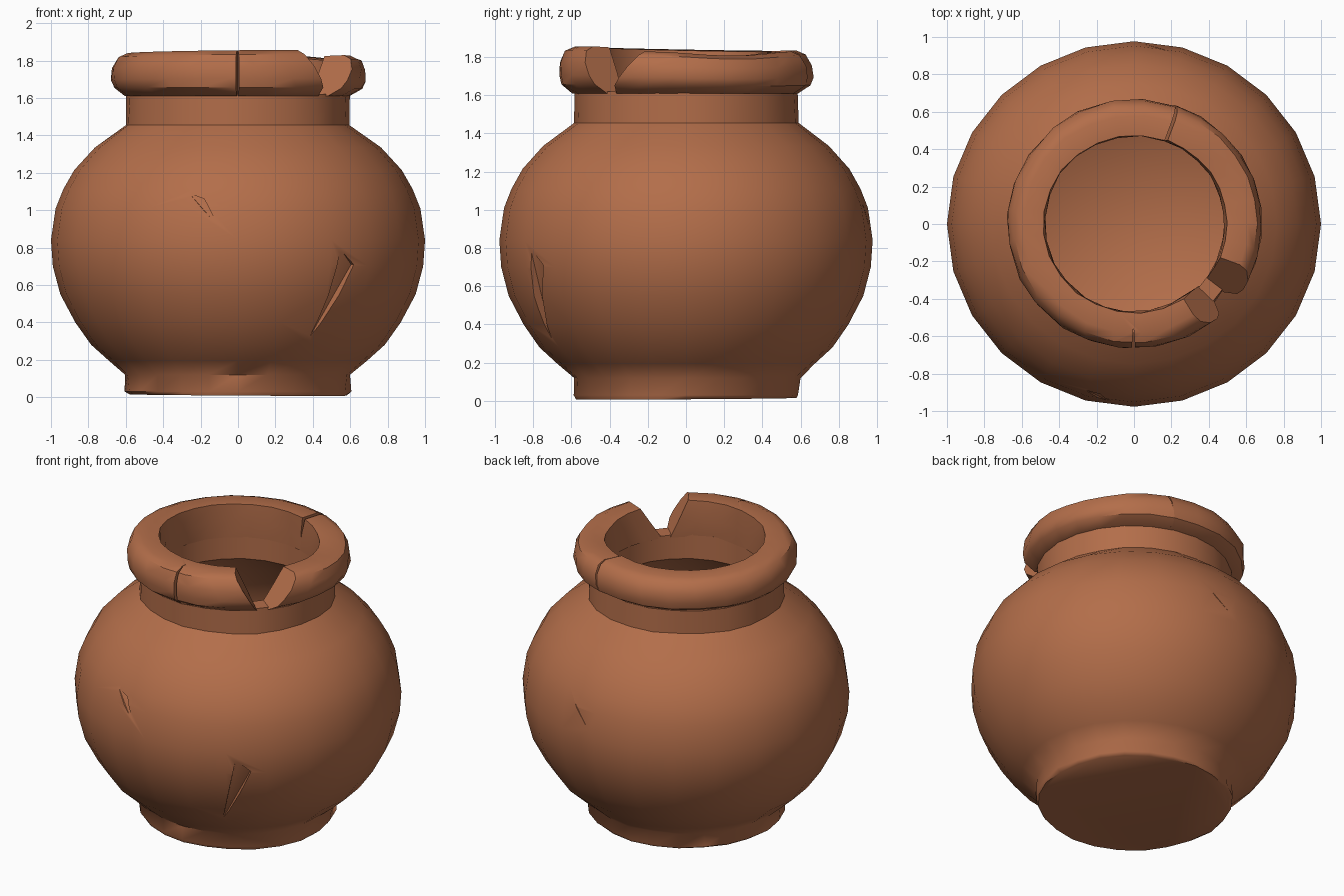
import bpy, bmesh, math, random
from mathutils import Vector

if "Cube" in bpy.data.objects:
    bpy.data.objects.remove(bpy.data.objects["Cube"])

random.seed(4)
SEG = 24
YS = 0.977  # pot is slightly narrower front to back

clay = bpy.data.materials.new("terracotta clay")
clay.diffuse_color = (0.45, 0.155, 0.068, 1)
clay.use_nodes = True
clay.node_tree.nodes["Principled BSDF"].inputs["Base Color"].default_value = clay.diffuse_color


def make_object(name, bm):
    bmesh.ops.recalc_face_normals(bm, faces=bm.faces)
    me = bpy.data.meshes.new(name)
    bm.to_mesh(me)
    bm.free()
    me.materials.append(clay)
    ob = bpy.data.objects.new(name, me)
    bpy.context.collection.objects.link(ob)
    return ob


def polar(az, r, z):
    a = math.radians(az)
    return Vector((r * math.cos(a), r * math.sin(a) * YS, z))


# vessel: foot, round body and neck, then back down the inside
outer = [(0.585, 0.01), (0.6, 0.03), (0.606, 0.12), (0.69, 0.195), (0.785, 0.28),
         (0.87, 0.40), (0.95, 0.55), (0.99, 0.70), (1.0, 0.84), (0.975, 1.01),
         (0.935, 1.11), (0.875, 1.215), (0.765, 1.335), (0.6, 1.455), (0.598, 1.62)]
inner = [(0.49, 1.62), (0.49, 1.46), (0.66, 1.32), (0.83, 1.08), (0.88, 0.84),
         (0.83, 0.58), (0.68, 0.32), (0.5, 0.16)]
bm = bmesh.new()
rings = []
for k, (r, z) in enumerate(outer + inner):
    ring = []
    for i in range(SEG):
        j = random.uniform(-0.008, 0.008) if k in (0, 1, 2, 13) else 0
        p = polar(i * 360 / SEG, r + j, z)
        if k == 0:
            p.z = 0.012 - 0.006 * p.x + 0.006 * p.y
        ring.append(bm.verts.new(p))
    rings.append(ring)
for a, b in zip(rings, rings[1:]):
    for i in range(SEG):
        n = (i + 1) % SEG
        bm.faces.new((a[i], a[n], b[n], b[i]))
bm.faces.new(rings[0])
bm.faces.new(rings[-1])
vessel = make_object("pot_body", bm)


# broken rim: closed section swept along an arc, ends slanted by height
section = [(0.485, 1.605), (0.6, 1.61), (0.665, 1.655), (0.677, 1.70), (0.673, 1.765),
           (0.642, 1.825), (0.59, 1.847), (0.482, 1.842), (0.478, 1.72)]


def rim_piece(name, low, high, steps, lift, shift):
    """low / high: start and end angles at the bottom and top of the rim."""
    bm = bmesh.new()
    rings = []
    for s in range(steps + 1):
        ring = []
        for r, z in section:
            t = (z - 1.605) / 0.24
            a0 = low[0] + (high[0] - low[0]) * t
            a1 = low[1] + (high[1] - low[1]) * t
            az = a0 + (a1 - a0) * s / steps
            p = polar(az, r + random.uniform(-0.005, 0.005), z + t * lift(az))
            p.y *= 1.01
            ring.append(bm.verts.new(p + Vector((shift * t, 0, 0))))
        rings.append(ring)
    m = len(section)
    for a, b in zip(rings, rings[1:]):
        for i in range(m):
            bm.faces.new((a[i], a[(i + 1) % m], b[(i + 1) % m], b[i]))
    bm.faces.new(rings[0])
    bm.faces.new(rings[-1])
    return make_object(name, bm)


rim_left = rim_piece("rim_large_piece", (72, 316), (70, 303), 16,
                     lambda a: 0.012 * math.cos(math.radians(a - 295)) - 0.003, 0)
rim_right = rim_piece("rim_right_piece", (-38, 73), (-22, 70), 8,
                      lambda a: -0.018 - 0.022 * math.sin(math.radians(max(0, a + 20)) * 2) ** 2, 0.016)


# chips and cracks: convex wedges subtracted from the surface
def radius_at(z):
    for (r0, z0), (r1, z1) in zip(outer, outer[1:]):
        if z0 <= z <= z1:
            return r0 + (r1 - r0) * (z - z0) / (z1 - z0)
    return 0.6


def cut(target, points):
    bm = bmesh.new()
    for p in points:
        bm.verts.new(p)
    res = bmesh.ops.convex_hull(bm, input=bm.verts)
    loose = [v for v in bm.verts if not v.link_faces]
    bmesh.ops.delete(bm, geom=loose, context='VERTS')
    cutter = make_object("chip_cutter", bm)
    cutter.hide_render = True
    mod = target.modifiers.new("chip", 'BOOLEAN')
    mod.operation, mod.solver, mod.object = 'DIFFERENCE', 'EXACT', cutter
    bpy.context.view_layer.objects.active = target
    bpy.ops.object.modifier_apply(modifier=mod.name)
    bpy.data.objects.remove(cutter)


def surface_chip(a, b, c, depth):
    pts = []
    for az, z in (a, b, c):
        pts += [polar(az, radius_at(z), z), polar(az, radius_at(z) + 0.12, z)]
    pts.append(polar(b[0], radius_at(b[1]) - depth, b[1]))
    cut(vessel, pts)


surface_chip((-56.5, 0.79), (-51, 0.71), (-62, 0.32), 0.03)
surface_chip((-106, 1.09), (-101, 1.06), (-96, 0.91), 0.03)
surface_chip((79, 1.04), (82, 0.98), (88, 0.88), 0.03)

# narrow split in the front of the rim
cut(rim_left, [polar(az, r, z) for z in (1.59, 1.9)
               for az, r in ((-91.2, 0.72), (-89.2, 0.72), (-90.3, 0.56))])

# smooth shading with sharp breaks kept
for ob in (vessel, rim_left, rim_right):
    bpy.ops.object.select_all(action='DESELECT')
    ob.select_set(True)
    bpy.context.view_layer.objects.active = ob
    bpy.ops.object.shade_smooth_by_angle(angle=math.radians(48 if ob is vessel else 40))
